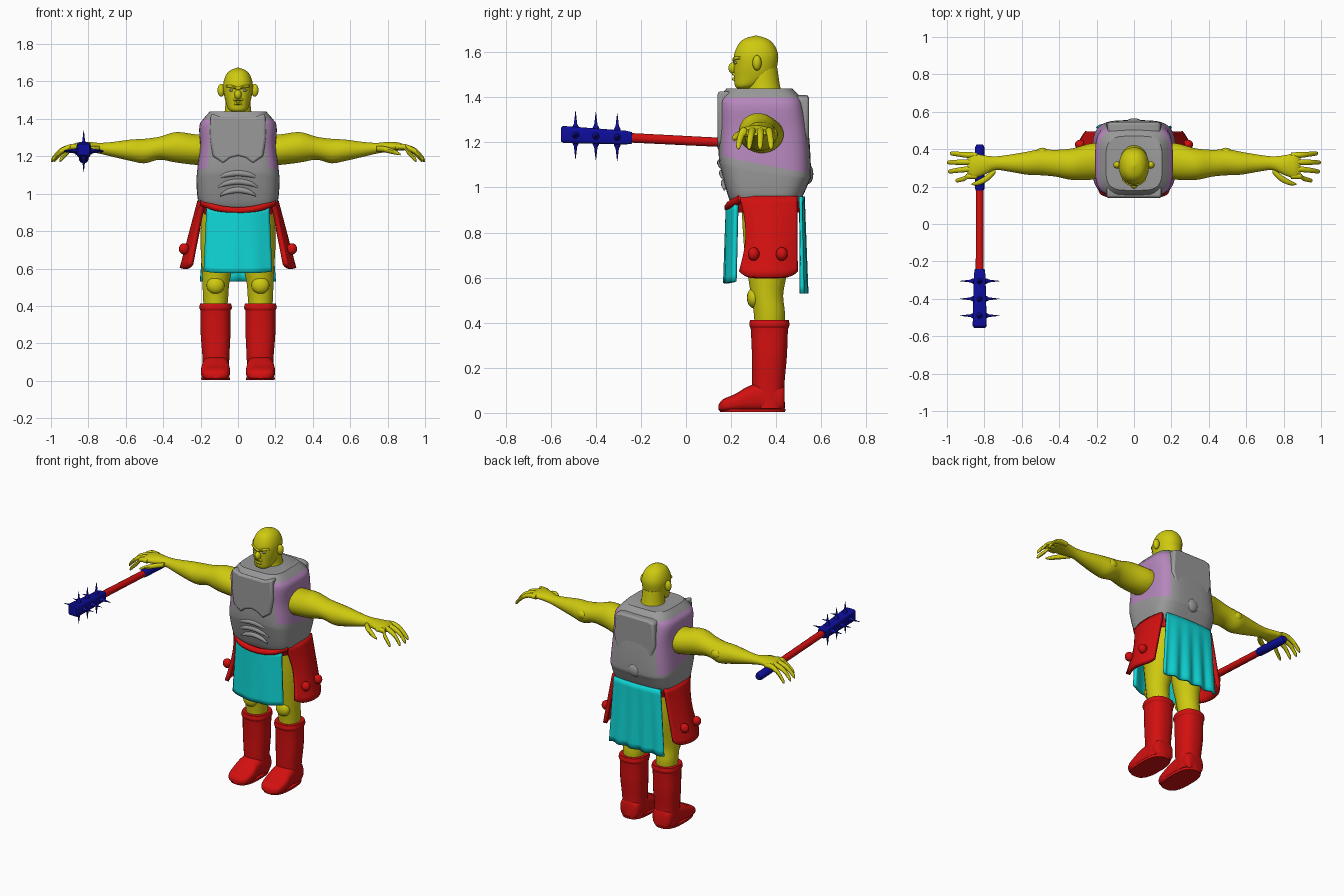
import bpy, bmesh, math
from mathutils import Vector

old = bpy.data.objects.get("Cube")
if old:
    bpy.data.objects.remove(old, do_unlink=True)


def material(name, r, g, b):
    m = bpy.data.materials.new(name)
    m.use_nodes = True
    m.diffuse_color = (r, g, b, 1)
    m.node_tree.nodes["Principled BSDF"].inputs["Base Color"].default_value = (r, g, b, 1)
    return m


SKIN = material("yellow skin", .62, .59, .005)
RED = material("red leather", .65, .005, .005)
CYAN = material("cyan cloth", .005, .68, .68)
GREY = material("grey armour", .32, .32, .32)
PINK = material("pink lining", .46, .24, .5)
BLUE = material("dark blue metal", .004, .004, .32)


def finish(name, bm, mats, mirror=False, angle=40):
    bmesh.ops.recalc_face_normals(bm, faces=bm.faces)
    me = bpy.data.meshes.new(name)
    bm.to_mesh(me)
    bm.free()
    for m in mats:
        me.materials.append(m)
    me.shade_smooth()
    me.set_sharp_from_angle(angle=math.radians(angle))
    ob = bpy.data.objects.new(name, me)
    bpy.context.collection.objects.link(ob)
    if mirror:
        ob.modifiers.new("Mirror", "MIRROR")
    return ob


def spline(rows, k):
    """Smoothly interpolate rows of numbers, k steps per span."""
    rows = [Vector(r) for r in rows]
    if k == 1:
        return rows
    out = []
    for i in range(len(rows) - 1):
        a, b = rows[max(i - 1, 0)], rows[i]
        c, d = rows[i + 1], rows[min(i + 2, len(rows) - 1)]
        for s in range(k):
            t = s / k
            out.append(b + (c - a) * (t / 2) + (a * 2 - b * 5 + c * 4 - d) * (t * t / 2)
                       + (b * 3 - a - c * 3 + d) * (t ** 3 / 2))
    return out + [rows[-1]]


def loft(name, axis, rows, mats, n=20, k=4, p=2, mirror=False, paint=None, warp=None):
    """Rows are (place on axis, two centre values, two half widths); p squares the section."""
    bm = bmesh.new()
    order = {"x": (0, 1, 2), "y": (1, 0, 2), "z": (2, 0, 1)}[axis]
    angles = [math.tau * (i + .5) / n for i in range(n)]

    def power(v):
        return math.copysign(abs(v) ** (2 / p), v)
    path = spline(rows, k)
    rings = []
    for t, a, b, ra, rb in path:
        ring = []
        for ang in angles:
            co = [0, 0, 0]
            local = (t, a + max(ra, .001) * power(math.cos(ang)),
                     b + max(rb, .001) * power(math.sin(ang)))
            for slot, value in zip(order, local):
                co[slot] = value
            ring.append(bm.verts.new(warp(*co) if warp else co))
        rings.append(ring)
    for j in range(len(rings) - 1):
        for i in range(n):
            q = (i + 1) % n
            f = bm.faces.new((rings[j][i], rings[j][q], rings[j + 1][q], rings[j + 1][i]))
            if paint:
                f.material_index = paint(angles[i] + math.pi / n, (path[j][0] + path[j + 1][0]) / 2)
    bm.faces.new(rings[0])
    bm.faces.new(rings[-1])
    return finish(name, bm, mats, mirror)


def ball(name, centre, size, mat, mirror=False):
    bm = bmesh.new()
    bmesh.ops.create_uvsphere(bm, u_segments=16, v_segments=10, radius=1)
    for v in bm.verts:
        v.co = Vector(c + s * q for c, s, q in zip(centre, size, v.co))
    return finish(name, bm, [mat], mirror)


def sheet(name, shape, mat, thick, mirror=False, nu=24, nv=12):
    """Thin panel from shape(u, v), u across in -1..1 and v downwards in 0..1."""
    bm = bmesh.new()
    g = [[bm.verts.new(shape(2 * i / nu - 1, j / nv)) for i in range(nu + 1)] for j in range(nv + 1)]
    for j in range(nv):
        for i in range(nu):
            bm.faces.new((g[j][i], g[j][i + 1], g[j + 1][i + 1], g[j + 1][i]))
    ob = finish(name, bm, [mat], mirror)
    s = ob.modifiers.new("Solidify", "SOLIDIFY")
    s.thickness, s.offset = thick, 0
    return ob


def plate(name, half, y, depth, mat):
    """Symmetric armour plate from half an outline in x and z."""
    bm = bmesh.new()
    outline = half + [(-x, z) for x, z in reversed(half) if x > 0]
    face = bm.faces.new([bm.verts.new((x, y, z)) for x, z in outline])
    ext = bmesh.ops.extrude_face_region(bm, geom=[face])["geom"]
    for v in ext:
        if isinstance(v, bmesh.types.BMVert):
            v.co.y += depth
    ob = finish(name, bm, [mat])
    b = ob.modifiers.new("Bevel", "BEVEL")
    b.width, b.segments = .012, 2
    return ob


# Torso armour: grey with pink sides, lower pink edge sloping to the back
loft("torso_armour", "z", [(.93, 0, .35, .19, .15), (.96, 0, .35, .213, .165),
     (1.05, 0, .35, .222, .195), (1.1, 0, .35, .22, .205), (1.25, 0, .345, .205, .2),
     (1.36, 0, .335, .207, .19), (1.4, 0, .33, .185, .18), (1.44, 0, .325, .15, .145)],
     [GREY, PINK], n=48, p=4,
     paint=lambda a, z: int(abs(math.cos(a)) > .56 and 1.1 < z < 1.4),
     warp=lambda x, y, z: (x, y, z - .2 * (y - .35) * max(0, 1 - abs(z - 1.1) / .17)))
plate("breastplate", [(0, 1.41), (.09, 1.41), (.145, 1.43), (.15, 1.3), (.135, 1.2),
                      (.08, 1.16), (.04, 1.19), (0, 1.2)], .14, .06, GREY)
plate("back_plate", [(0, 1.41), (.1, 1.41), (.14, 1.4), (.15, 1.25), (.12, 1.15), (0, 1.13)],
      .48, .065, GREY)
ball("back_boss", (0, .54, 1.06), (.045, .025, .045), GREY)
for i in range(3):
    z, w = 1.11 - .045 * i, .12 - .012 * i
    loft("belly_ridge", "x", [(-w, .17, z - .03, .004, .005), (-w * .6, .155 + .007 * i, z - .01, .012, .014),
         (0, .15 + .008 * i, z, .012, .016), (w * .6, .155 + .007 * i, z - .01, .012, .014),
         (w, .17, z - .03, .004, .005)], [GREY], n=10)

# Belt
loft("belt", "z", [(.89, 0, .36, .185, .145), (.93, 0, .36, .2, .155), (.97, 0, .36, .2, .16)],
     [RED], n=40, p=3)
loft("belt_front", "x", [(-.2, .25, .955, .02, .02), (-.12, .2, .925, .02, .018),
     (0, .19, .91, .02, .018), (.12, .2, .925, .02, .018), (.2, .25, .955, .02, .02)], [RED], n=12)

# Cloth panels and side guards
sheet("front_cloth", lambda u, v: (u * (.165 + .015 * v), .185 - .01 * v + .04 * u * u
      + .003 * math.sin(9 * u) * v, .92 - .345 * v + .01 * u ** 4), CYAN, .018)
sheet("back_cloth", lambda u, v: (u * (.17 + .03 * v), .52 + .008 * v - .012 * u * u
      + .009 * math.sin(13 * u) * v, .96 - .43 * v), CYAN, .014, nu=40)


def guard(u, v):
    half = .125 - .03 * math.sin(math.pi * v) * (u < 0)
    return (.205 + .095 * v - .05 * u * u * (.4 + v * .6), .365 + u * half,
            .96 - .36 * v + .025 * v * u ** 6)


sheet("side_guard", guard, RED, .025, mirror=True)
for y in (.3, .425):
    ball("guard_stud", (.288, y, .705), (.028, .026, .03), RED, mirror=True)

# Legs and boots
loft("leg", "z", [(.36, .12, .37, .06, .065), (.44, .12, .37, .068, .07), (.52, .118, .36, .072, .072),
     (.6, .112, .36, .082, .085), (.75, .105, .365, .097, .11), (.92, .1, .365, .095, .12)],
     [SKIN], mirror=True)
ball("knee", (.12, .3, .51), (.048, .03, .045), SKIN, mirror=True)
loft("boot_shaft", "z", [(.02, .118, .37, .07, .07), (.12, .118, .365, .072, .072),
     (.25, .12, .37, .08, .078), (.35, .12, .37, .08, .082), (.41, .12, .37, .084, .087)],
     [RED], n=24, p=2.5, mirror=True)
loft("boot_cuff", "z", [(.375, .12, .37, .08, .084), (.39, .12, .37, .088, .09),
     (.413, .12, .37, .083, .086)], [RED], n=24, p=2.5, mirror=True)
loft("boot_foot", "y", [(.145, .12, .025, .03, .012), (.165, .12, .033, .065, .028),
     (.22, .12, .045, .078, .04), (.28, .12, .062, .074, .058), (.35, .118, .07, .07, .066),
     (.42, .118, .065, .066, .061), (.438, .118, .06, .05, .05)], [RED], n=24, p=3, mirror=True)
loft("boot_sole", "z", [(.003, .12, .295, .076, .145), (.018, .12, .295, .078, .148)],
     [RED], n=28, k=1, p=2.7, mirror=True)

# Arms and hands
loft("arm", "x", [(.14, .34, 1.235, .08, .08), (.22, .335, 1.235, .098, .082), (.33, .32, 1.248, .085, .082),
     (.42, .325, 1.243, .072, .062), (.5, .33, 1.228, .07, .066), (.57, .325, 1.232, .062, .058),
     (.67, .325, 1.237, .045, .04), (.74, .325, 1.243, .037, .029), (.8, .315, 1.25, .052, .027),
     (.86, .31, 1.252, .068, .022), (.89, .31, 1.245, .06, .015)], [SKIN], n=24, mirror=True)
ball("elbow", (.49, .38, 1.235), (.035, .028, .03), SKIN, mirror=True)
for i in range(4):
    y, reach = .255 + .038 * i, (.955, .995, 1, .985)[i]
    tip = y - .022 + .01 * i
    loft("finger", "x", [(.84, y, 1.25, .015, .014), (.89, y, 1.25, .016, .016),
         (reach - .05, (y + tip) / 2, 1.228, .014, .015), (reach - .01, tip, 1.187, .011, .014),
         (reach, tip, 1.175, .003, .006)], [SKIN], n=10, mirror=True)
loft("thumb", "x", [(.74, .29, 1.24, .02, .014), (.78, .25, 1.238, .02, .016),
     (.83, .222, 1.225, .015, .014), (.87, .212, 1.21, .004, .005)], [SKIN], n=10, mirror=True)

# Neck and head
loft("neck", "z", [(1.38, 0, .35, .095, .09), (1.44, 0, .345, .072, .075), (1.53, 0, .34, .066, .066)], [SKIN])
loft("head", "z", [(1.437, 0, .255, .025, .02), (1.45, 0, .268, .05, .05), (1.49, 0, .3, .066, .088),
     (1.54, 0, .308, .077, .097), (1.59, 0, .311, .079, .098), (1.635, 0, .311, .064, .079),
     (1.66, 0, .31, .04, .05), (1.674, 0, .31, .004, .004)], [SKIN], n=28, p=2.2)
ball("ear", (.09, .315, 1.553), (.02, .02, .034), SKIN, mirror=True)
ball("nose", (0, .21, 1.53), (.019, .022, .026), SKIN)
loft("brow", "x", [(-.065, .24, 1.575, .006, .005), (-.03, .22, 1.572, .012, .009), (0, .215, 1.563, .01, .009),
     (.03, .22, 1.572, .012, .009), (.065, .24, 1.575, .006, .005)], [SKIN], n=10)
ball("eye", (.033, .222, 1.553), (.014, .008, .007), GREY, mirror=True)
for name, z, w in (("moustache", 1.503, .042), ("lower_lip", 1.481, .03)):
    loft(name, "x", [(-w, .24, z - .012, .004, .004), (-w / 2, .218, z, .01, .008),
         (0, .213, z, .01, .007), (w / 2, .218, z, .01, .008), (w, .24, z - .012, .004, .004)], [SKIN], n=10)
ball("chin", (0, .24, 1.457), (.034, .024, .02), SKIN)

# Spiked club in the right hand
CLUB_X = -.825


def axis_z(y):
    return 1.208 - .05 * y


def club_part(name, y_sizes, mat, n, p=2):
    loft(name, "y", [(y, CLUB_X, axis_z(y), r, r) for y, r in y_sizes], [mat], n=n, k=1, p=p)


club_part("club_shaft", [(-.26, .022), (.2, .021)], RED, 12)
club_part("club_grip", [(.18, .022), (.19, .026), (.41, .026), (.425, .018)], BLUE, 12)
club_part("club_head", [(-.555, .03), (-.545, .038), (-.27, .031), (-.24, .026)], BLUE, 16, 6)
for y in (-.49, -.4, -.305):
    z = axis_z(y)
    for axis, mid, other in (("x", CLUB_X, z), ("z", z, CLUB_X)):
        centre = (y, other) if axis == "x" else (other, y)
        loft("club_spike", axis, [(mid + t, *centre, r, r) for t, r in
             ((-.106, .001), (-.05, .008), (-.036, .016), (.036, .016), (.05, .008), (.106, .001))],
             [BLUE], n=8, k=1)
